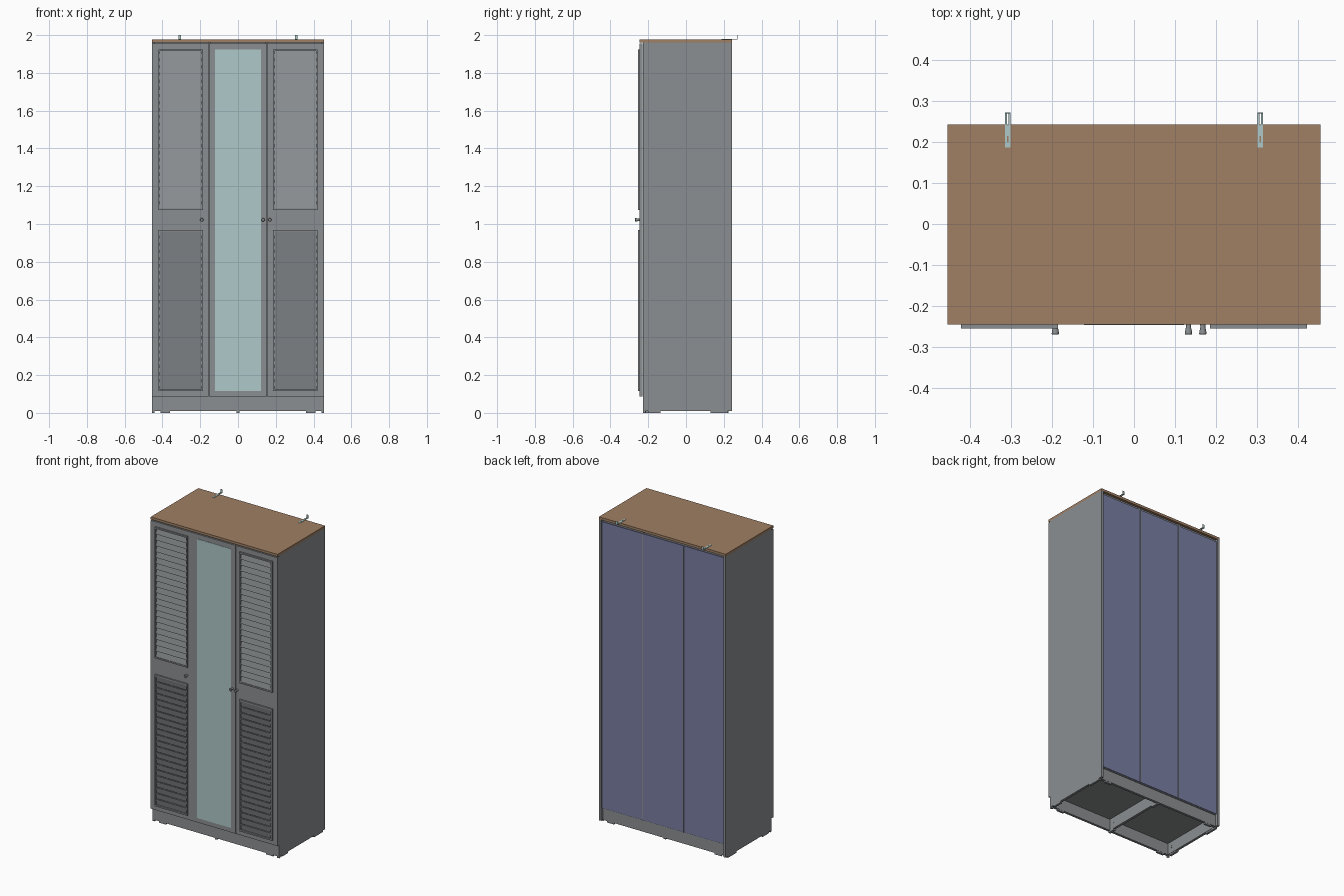
import bpy, bmesh, math
from mathutils import Matrix

if "Cube" in bpy.data.objects:
    bpy.data.objects.remove(bpy.data.objects["Cube"])


def material(name, rgb):
    m = bpy.data.materials.new(name)
    m.diffuse_color = (*rgb, 1)
    m.use_nodes = True
    m.node_tree.nodes["Principled BSDF"].inputs["Base Color"].default_value = m.diffuse_color
    return m


GREY = material("grey_paint", (0.26, 0.275, 0.285))
WOOD = material("brown_wood", (0.35, 0.213, 0.127))
GLASS = material("pale_mirror", (0.43, 0.58, 0.58))
BLUE = material("blue_backing", (0.195, 0.21, 0.37))


def finish(name, bm, mat):
    bmesh.ops.recalc_face_normals(bm, faces=bm.faces[:])
    me = bpy.data.meshes.new(name)
    bm.to_mesh(me)
    bm.free()
    me.materials.append(mat)
    ob = bpy.data.objects.new(name, me)
    bpy.context.collection.objects.link(ob)
    return ob


def add_box(bm, x0, x1, y0, y1, z0, z1):
    mat = Matrix.Translation(((x0 + x1) / 2, (y0 + y1) / 2, (z0 + z1) / 2)) @ \
        Matrix.Diagonal((x1 - x0, y1 - y0, z1 - z0, 1))
    bmesh.ops.create_cube(bm, size=1, matrix=mat)


def boxes(name, mat, *dims):
    bm = bmesh.new()
    for d in dims:
        add_box(bm, *d)
    return finish(name, bm, mat)


def ring(x0, x1, y0, y1, z0, z1, w):
    """Four boxes forming a rectangular frame."""
    return [(x0, x0 + w, y0, y1, z0, z1), (x1 - w, x1, y0, y1, z0, z1),
            (x0 + w, x1 - w, y0, y1, z0, z0 + w), (x0 + w, x1 - w, y0, y1, z1 - w, z1)]


def lathe(name, mat, profile, at, rot, n=20):
    """Stack of rings (radius, height) turned about an axis."""
    bm = bmesh.new()
    rows = [[bm.verts.new((r * math.cos(2 * math.pi * i / n), r * math.sin(2 * math.pi * i / n), h))
             for i in range(n)] for r, h in profile]
    for a, b in zip(rows, rows[1:]):
        for i in range(n):
            bm.faces.new((a[i], a[(i + 1) % n], b[(i + 1) % n], b[i]))
    bm.faces.new(rows[0])
    bm.faces.new(rows[-1])
    bm.transform(Matrix.Translation(at) @ rot)
    for f in bm.faces:
        f.smooth = len(f.verts) == 4
    ob = finish(name, bm, mat)
    for e in ob.data.edges:
        e.use_edge_sharp = False
    bpy.context.view_layer.objects.active = ob
    ob.select_set(True)
    bpy.ops.object.shade_smooth_by_angle(angle=math.radians(35))
    ob.select_set(False)


W, FRONT, BACK = 0.455, -0.245, 0.243
CARC = -0.228          # carcass front, behind the doors
SHEET = 0.016

# Carcass
boxes("top_board", WOOD, (-W, W, FRONT, BACK, 1.962, 1.978))
boxes("bottom_shelf", GREY, (-W + SHEET, W - SHEET, CARC, 0.23, 0.085, 0.101))
boxes("top_rear_rail", GREY, (-W + SHEET, W - SHEET, 0.21, 0.226, 1.90, 1.962))
for s, n in ((-1, "left"), (1, "right")):
    xs = sorted((s * W, s * (W - SHEET)))
    boxes(n + "_side", GREY, (*xs, CARC, BACK, 0.01, 1.962))
    boxes(n + "_partition", GREY, (s * 0.152 - 0.008, s * 0.152 + 0.008, CARC, 0.23, 0.101, 1.962))

# Back panels and joining strips
for i in (-1, 0, 1):
    c = i * 0.2927
    boxes("back_panel", BLUE, (c - 0.1463, c + 0.1463, 0.231, 0.235, 0.09, 1.948))
for s in (-1, 1):
    boxes("back_joining_strip", GREY, (s * 0.1463 - 0.003, s * 0.1463 + 0.003, 0.23, 0.237, 0.09, 1.948))

# Plinth
boxes("front_plinth", GREY, (-W + SHEET, W - SHEET, CARC, CARC + SHEET, 0.01, 0.085))
boxes("rear_plinth", GREY, (-W + SHEET, W - SHEET, 0.209, 0.225, 0.01, 0.085))
boxes("middle_plinth", GREY, (-0.008, 0.008, CARC + SHEET, 0.209, 0.01, 0.085))
TURN_X = Matrix.Rotation(math.pi / 2, 4, 'Y')
for x in (-0.0095, 0.008, W - SHEET - 0.0015, -W + SHEET):
    for y in (-0.18, 0.17):
        lathe("plinth_fixing", GREY, [(0.007, 0), (0.007, 0.0015)], (x, y, 0.05), TURN_X, 12)

# Feet: thin glides under the corners and centre
for s in (-1, 1):
    xs = sorted((s * 0.455, s * 0.441))
    boxes("side_foot", GREY, (*xs, -0.20, -0.135, 0, 0.01), (*xs, 0.13, 0.22, 0, 0.01),
          (*xs, -0.228, -0.214, 0, 0.01))
    xs = sorted((s * 0.41, s * 0.36))
    boxes("corner_foot", GREY, (*xs, -0.226, -0.213, 0, 0.01), (*xs, 0.21, 0.224, 0, 0.01))
boxes("centre_foot", GREY, (-0.008, 0.008, -0.226, -0.18, 0, 0.01), (-0.008, 0.008, 0.17, 0.22, 0, 0.01))


def louvres(name, x0, x1, z0, z1, up, count=22):
    """Overlapping slats; up=True turns their faces towards the sky."""
    bm = bmesh.new()
    p = (z1 - z0) / count
    for i in range(count):
        zb, zt = z0 + i * p, z0 + (i + 1) * p
        yb, yt = (-0.2515, -0.243) if up else (-0.243, -0.2515)
        prof = [(yb, zb), (yt, zt), (yt + 0.007, zt), (yb + 0.007, zb)]
        ends = [[bm.verts.new((x, y, z)) for y, z in prof] for x in (x0, x1)]
        for e in ends:
            bm.faces.new(e)
        for k in range(4):
            m = (k + 1) % 4
            bm.faces.new((ends[0][k], ends[0][m], ends[1][m], ends[1][k]))
    finish(name, bm, GREY)


# Louvred side doors
DZ0, DZ1 = 0.086, 1.956
PANELS = ((0.115, 0.968, False, "lower"), (1.075, 1.925, True, "upper"))
for s, n in ((-1, "left"), (1, "right")):
    x0, x1 = sorted((s * 0.156, s * W))
    o0, o1 = sorted((s * 0.194, s * 0.414))
    y = (FRONT, CARC - 0.001)
    boxes(n + "_door_frame", GREY, (x0, o0, *y, DZ0, DZ1), (o1, x1, *y, DZ0, DZ1),
          (o0, o1, *y, DZ0, 0.123), (o0, o1, *y, 0.96, 1.083), (o0, o1, *y, 1.917, DZ1))
    for z0, z1, up, label in PANELS:
        m0, m1 = sorted((s * 0.186, s * 0.422))
        boxes(f"{n}_{label}_moulding", GREY, *ring(m0, m1, -0.255, FRONT, z0, z1, 0.009))
        louvres(f"{n}_{label}_louvres", o0, o1, z0 + 0.008, z1 - 0.008, up)

# Mirrored middle door
boxes("middle_door", GREY, (-0.154, 0.154, FRONT, CARC - 0.001, DZ0, DZ1))
boxes("mirror", GLASS, (-0.122, 0.122, FRONT - 0.002, FRONT, 0.115, 1.925))

# Flared knobs
for x in (-0.192, 0.133, 0.168):
    lathe("knob", GREY, [(0.0065, 0), (0.006, 0.006), (0.0085, 0.018), (0.009, 0.023), (0.0075, 0.025)],
          (x, FRONT, 1.022), Matrix.Rotation(math.pi / 2, 4, 'X'))

# Wall brackets: slotted plate with an upturned tab
for s in (-1, 1):
    x = s * 0.308
    boxes("wall_bracket", GLASS, (x - 0.007, x - 0.0015, 0.187, 0.27, 1.978, 1.98),
          (x + 0.0015, x + 0.007, 0.187, 0.27, 1.978, 1.98),
          (x - 0.0015, x + 0.0015, 0.187, 0.20, 1.978, 1.98),
          (x - 0.0015, x + 0.0015, 0.215, 0.24, 1.978, 1.98),
          (x - 0.007, x + 0.007, 0.27, 0.272, 1.978, 2.0))
